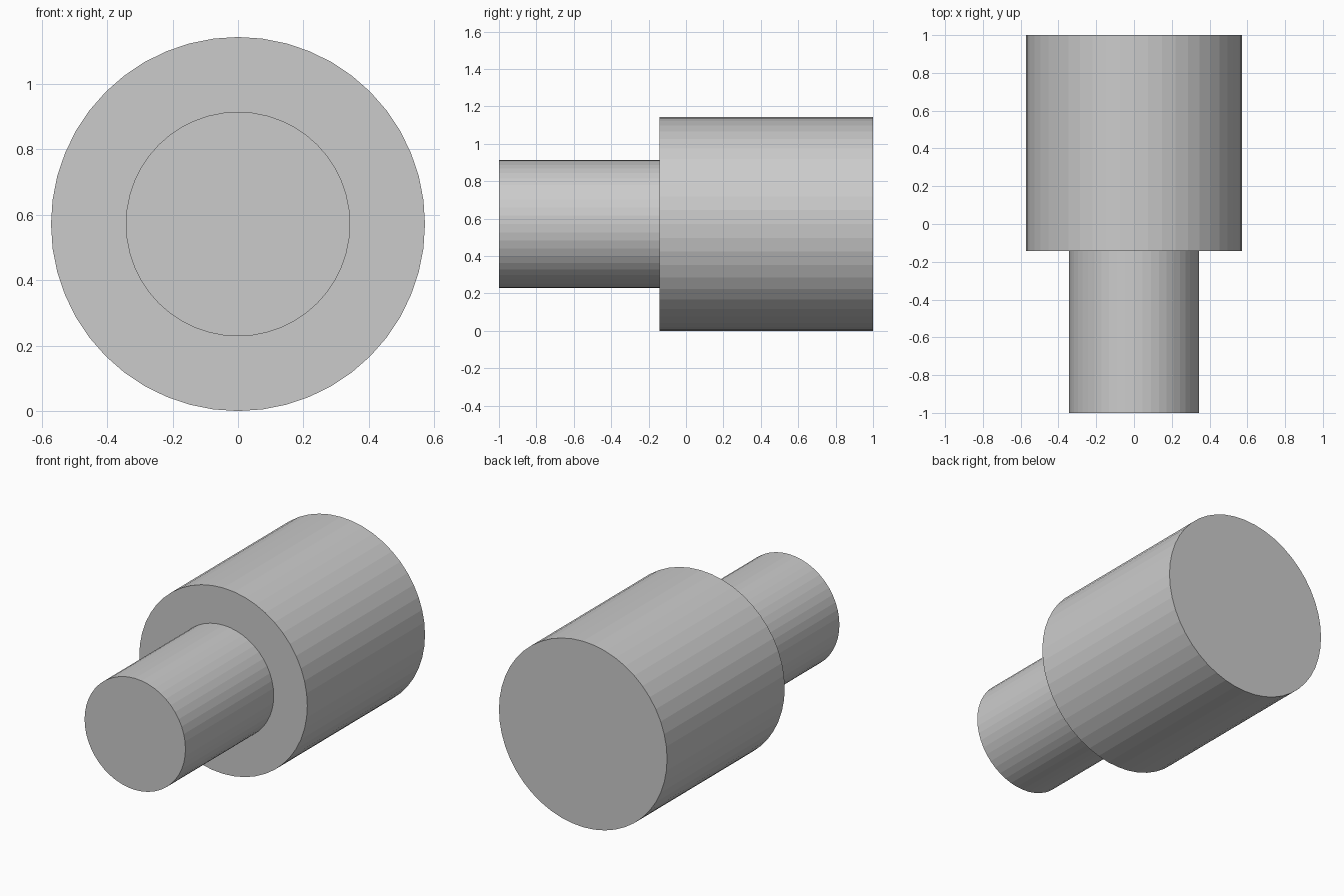
import bpy
import bmesh
import math

if "Cube" in bpy.data.objects:
    bpy.data.objects.remove(bpy.data.objects["Cube"])

SIDES = 48
R_BODY, R_SHAFT = 4 / 7, 2.4 / 7
Y_FRONT, Y_STEP, Y_BACK = -1.0, -1 / 7, 1.0

bm = bmesh.new()


def ring(radius, y):
    """Circle of vertices around the y axis."""
    return [bm.verts.new((radius * math.cos(2 * math.pi * i / SIDES), y,
                          R_BODY + radius * math.sin(2 * math.pi * i / SIDES)))
            for i in range(SIDES)]


# Stepped profile: shaft front, shaft root, shoulder rim, body back
rings = [ring(R_SHAFT, Y_FRONT), ring(R_SHAFT, Y_STEP),
         ring(R_BODY, Y_STEP), ring(R_BODY, Y_BACK)]
for a, b in zip(rings, rings[1:]):
    for i in range(SIDES):
        j = (i + 1) % SIDES
        bm.faces.new((a[i], a[j], b[j], b[i]))

# End caps
bm.faces.new(rings[0])
bm.faces.new(rings[-1])
bmesh.ops.recalc_face_normals(bm, faces=bm.faces[:])

# Stepped body with its narrower front shaft, flat shaded
mesh = bpy.data.meshes.new("stepped_cylinder")
bm.to_mesh(mesh)
bm.free()
bpy.context.collection.objects.link(bpy.data.objects.new("stepped_cylinder", mesh))
